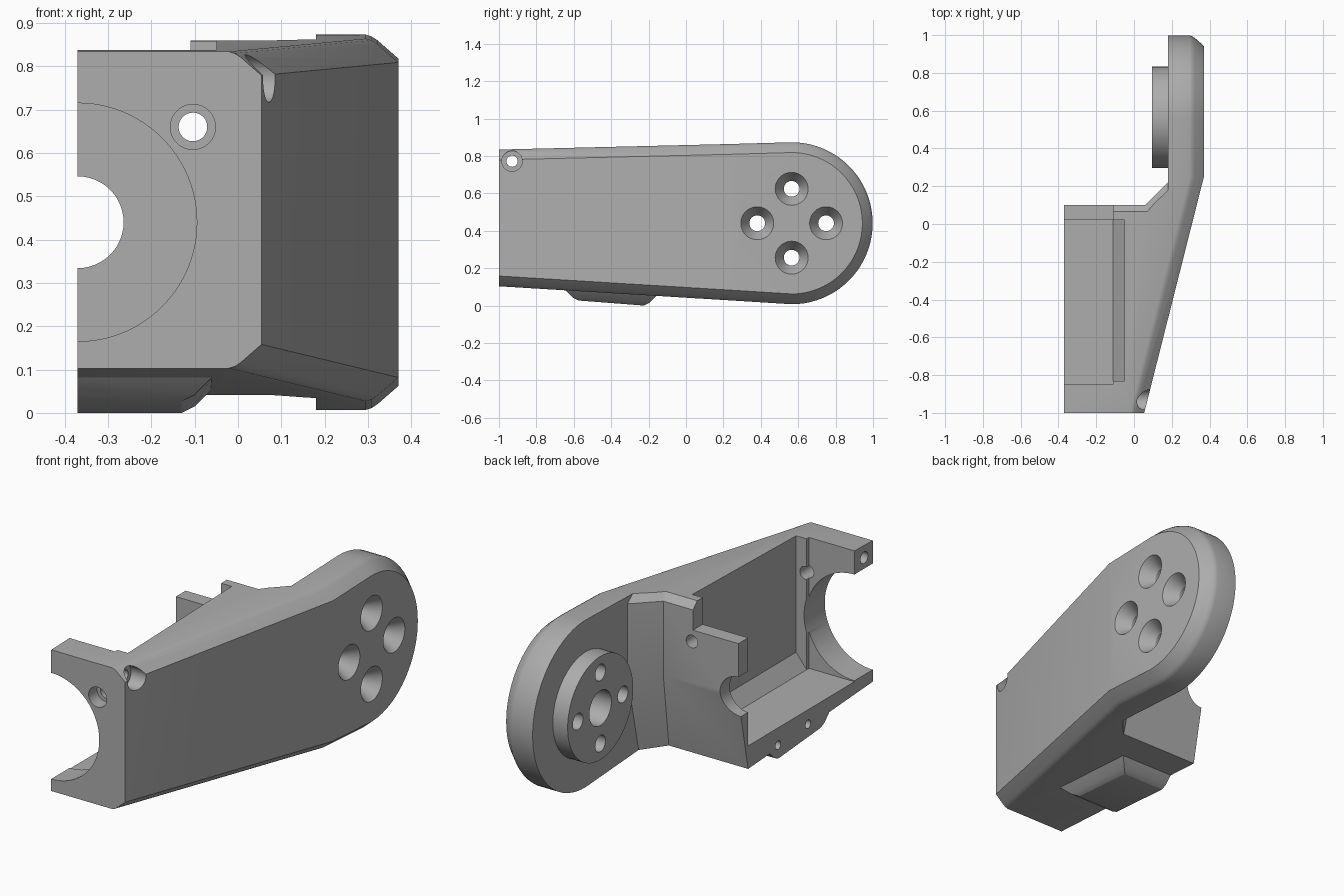
import bpy, bmesh
from math import sin, cos, pi
from mathutils import Vector

if "Cube" in bpy.data.objects:
    bpy.data.objects.remove(bpy.data.objects["Cube"], do_unlink=True)

grey = bpy.data.materials.new("plain_grey")
grey.use_nodes = True
COLOUR = (0.42, 0.42, 0.42, 1)
grey.diffuse_color = COLOUR
grey.node_tree.nodes["Principled BSDF"].inputs["Base Color"].default_value = COLOUR

PIVOT_Y, PIVOT_Z = 0.565, 0.44


def loft(name, rings, split=None):
    """Closed solid through rings of equal length; split cuts the last cap in two."""
    bm = bmesh.new()
    loops = [[bm.verts.new(p) for p in ring] for ring in rings]
    n = len(loops[0])
    for a, b in zip(loops, loops[1:]):
        for i in range(n):
            j = (i + 1) % n
            bm.faces.new((a[i], a[j], b[j], b[i]))
    bm.faces.new(loops[0])
    last = loops[-1]
    if split:
        i, j = split
        bm.faces.new(last[i:j + 1])
        bm.faces.new(last[j:] + last[:i + 1])
    else:
        bm.faces.new(last)
    bmesh.ops.recalc_face_normals(bm, faces=bm.faces)
    mesh = bpy.data.meshes.new(name)
    bm.to_mesh(mesh)
    bm.free()
    mesh.materials.append(grey)
    obj = bpy.data.objects.new(name, mesh)
    bpy.context.collection.objects.link(obj)
    return obj


def box(name, low, high):
    (x0, y0, z0), (x1, y1, z1) = low, high
    plan = [(x0, y0), (x1, y0), (x1, y1), (x0, y1)]
    return loft(name, [[(x, y, z) for x, y in plan] for z in (z0, z1)])


def turned(name, axis, centre, stations, sides=48):
    """Round solid along x or y; stations are (position, radius)."""
    rings = []
    for pos, r in stations:
        ring = []
        for k in range(sides):
            u = centre[0] + r * cos(2 * pi * k / sides)
            v = centre[1] + r * sin(2 * pi * k / sides)
            ring.append((pos, u, v) if axis == "x" else (u, pos, v))
        rings.append(ring)
    return loft(name, rings)


def combine(target, tool, operation):
    mod = target.modifiers.new("join", "BOOLEAN")
    mod.operation, mod.object, mod.solver = operation, tool, "EXACT"
    bpy.context.view_layer.objects.active = target
    bpy.ops.object.modifier_apply(modifier=mod.name)
    bpy.data.objects.remove(tool, do_unlink=True)


# Outer shell: tapered side outline with a round end
def outline(inset, drop):
    """Side outline, moved in by inset and back from the outer face by drop."""
    r = 0.433 - inset
    bottom = lambda y: 0.103 + inset - (y + 1) * 0.061
    top = lambda y: 0.834 - inset + (y + 1) * 0.024
    pts = [(-1, bottom(-1)), (0.25, bottom(0.25))]
    arc = 40
    for k in range(arc + 1):
        a = -pi / 2 + pi * k / arc
        pts.append((PIVOT_Y + r * cos(a), PIVOT_Z + r * sin(a)))
    pts += [(0.25, top(0.25)), (-1, top(-1))]
    face = lambda y: min(0.37, 0.054 + (y + 1) * 0.2528)
    return [(-0.37 if drop is None else face(y) - drop, y, z) for y, z in pts]


rings = [outline(0, None), outline(0, 0.075), outline(0.004, 0.062),
         outline(0.013, 0.048), outline(0.055, 0)]
body = loft("bracket_body", rings, split=(1, len(rings[0]) - 2))

# Space behind the box, leaving the outer plate and a sloped rear wall
levels = [(-0.1, 0.108), (0.44, 0), (0.825, 0), (0.925, 0.1)]
rear = []
for z, s in levels:
    plan = [(-0.5, 0.1 - s), (0.06 + 0.3 * s, 0.1 - s), (0.18, 0.22 - 1.1 * s),
            (0.18, 1.2), (-0.5, 1.2)]
    rear.append([(x, y, z) for x, y in plan])
combine(body, loft("rear_space", rear), "DIFFERENCE")

# Round hub on the inner side of the plate
combine(body, turned("hub", "x", (PIVOT_Y, PIVOT_Z),
                     [(0.095, 0.268), (0.2, 0.268)], 64), "UNION")

# Chamfered pad under the floor
pad = []
for grow, z in ((0, 0.005), (0.03, 0.02), (0.07, 0.06), (0.075, 0.11)):
    tilt = 0.022 if z < 0.1 else 0
    x1, y0, y1 = -0.13 + grow, -0.575 - grow, -0.225 + grow
    pad.append([(-0.37, y0, z + tilt), (x1, y0, z + tilt),
                (x1, y1, z - 0.005), (-0.37, y1, z - 0.005)])
combine(body, loft("pad", pad), "UNION")

# Motor cavity, open to the side and the top
section = [(-0.5, 0.16), (-0.11, 0.16), (-0.05, 0.235), (-0.05, 1), (-0.5, 1)]
cuts = [loft("cavity", [[(x, y, z) for x, z in section] for y in (-0.83, 0.02)]),
        box("cavity_recess", (-0.5, -0.85, 0.16), (-0.11, -0.8, 1)),
        box("rear_wall_step", (-0.5, 0, 0.72), (-0.11, 0.2, 1))]

# Bores through the front and rear walls
cuts += [turned("front_bore", "y", (-0.37, 0.44), [(-1.1, 0.275), (-0.5, 0.275)], 96),
         turned("rear_bore", "y", (-0.37, 0.44), [(-0.1, 0.106), (0.2, 0.106)]),
         turned("wall_screw", "y", (-0.104, 0.66),
                [(-1.1, 0.052), (-0.93, 0.052), (-0.93, 0.033), (0.2, 0.033)]),
         turned("side_screw", "x", (-0.93, 0.772),
                [(-0.5, 0.03), (0, 0.03), (0, 0.055), (0.3, 0.055)]),
         turned("hub_bore", "x", (PIVOT_Y, PIVOT_Z), [(0, 0.09), (0.25, 0.09)])]

# Countersunk holes through plate and hub
for k in range(4):
    a = k * pi / 2
    cuts.append(turned("plate_screw", "x",
                       (PIVOT_Y + 0.184 * cos(a), PIVOT_Z + 0.184 * sin(a)),
                       [(0, 0.042), (0.3, 0.042), (0.37, 0.088), (0.5, 0.088)]))

# Small holes in the side of the pad
for y, z in ((-0.47, 0.085), (-0.225, 0.07)):
    cuts.append(turned("pad_screw", "x", (y, z), [(-0.5, 0.022), (-0.2, 0.022)], 24))

for cut in cuts:
    combine(body, cut, "DIFFERENCE")

bpy.ops.object.select_all(action="DESELECT")
body.select_set(True)
bpy.context.view_layer.objects.active = body
bpy.ops.object.shade_smooth_by_angle(angle=0.4)
